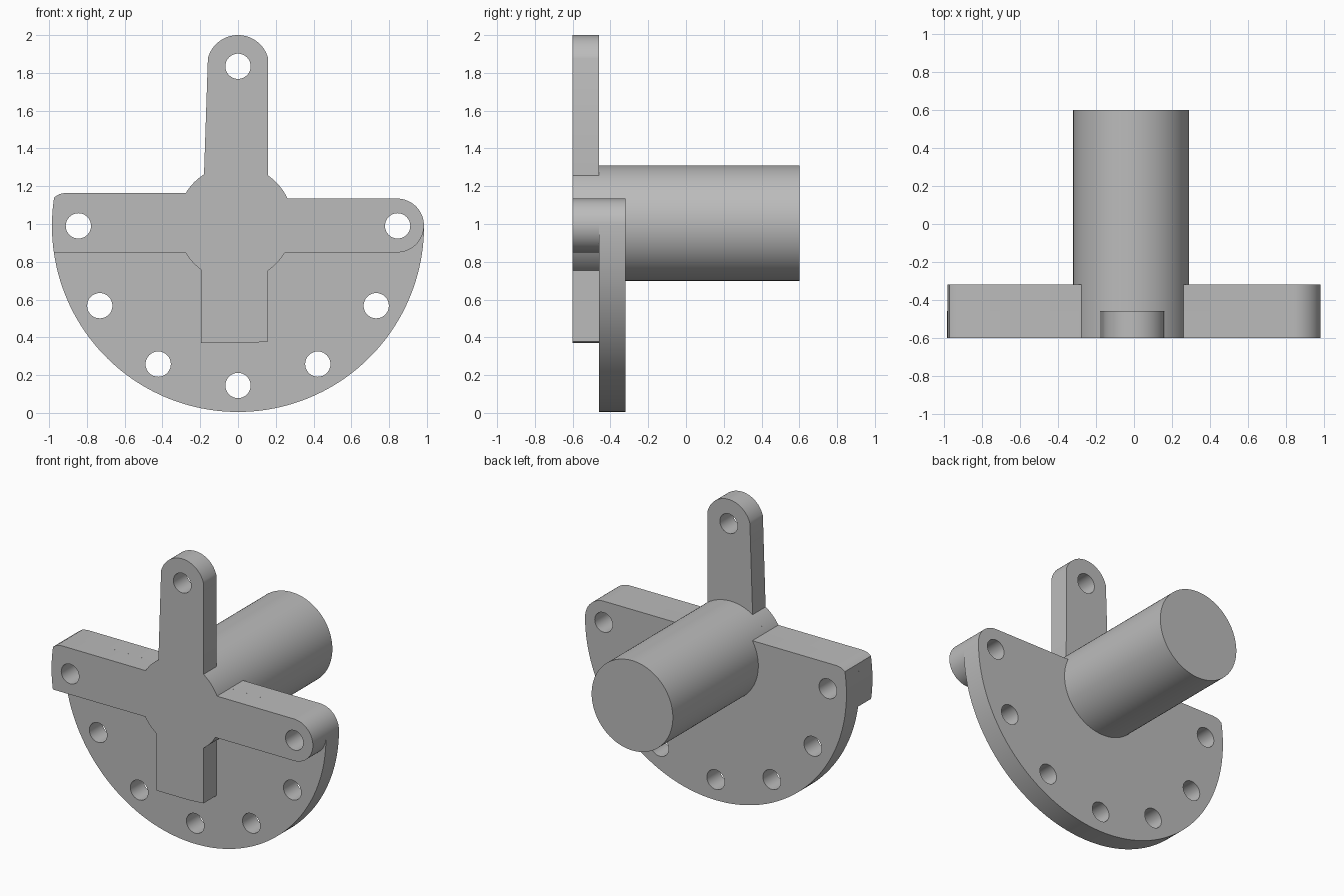
import bpy, bmesh
from math import radians, sin, cos

cube = bpy.data.objects.get("Cube")
if cube:
    bpy.data.objects.remove(cube, do_unlink=True)

grey = bpy.data.materials.new("plain grey")
grey.use_nodes = True
colour = (0.5, 0.5, 0.5, 1)
grey.diffuse_color = colour
grey.node_tree.nodes["Principled BSDF"].inputs["Base Color"].default_value = colour

# Shared layout: circles as (x, z, radius)
HUB = (-0.015, 1.005, 0.306)
DISC = (0, 0.99, 0.985)
TIP = (0.842, 0.992, 0.1425)
CROWN = (0, 1.835, 0.165)
HOLE_RADIUS, HOLE_RING = 0.067, 0.845


def arc(circle, start, end, steps=16):
    x, z, r = circle
    angles = [radians(start + (end - start) * i / steps) for i in range(steps + 1)]
    return [(x + r * cos(a), z + r * sin(a)) for a in angles]


def ring(circle, steps=48):
    return arc(circle, 0, 360, steps)[:-1]


def hole(angle):
    a = radians(angle)
    return ring((HOLE_RING * cos(a), DISC[1] + HOLE_RING * sin(a), HOLE_RADIUS), 32)


def prism(name, loops, front, back):
    """Extrude an outline with optional holes along y."""
    bm = bmesh.new()
    for loop in loops:
        verts = [bm.verts.new((x, front, z)) for x, z in loop]
        for a, b in zip(verts, verts[1:] + verts[:1]):
            bm.edges.new((a, b))
    bmesh.ops.triangle_fill(bm, edges=bm.edges[:], use_beauty=True)
    grown = bmesh.ops.extrude_face_region(bm, geom=bm.faces[:], use_keep_orig=True)
    moved = [v for v in grown["geom"] if isinstance(v, bmesh.types.BMVert)]
    bmesh.ops.translate(bm, verts=moved, vec=(0, back - front, 0))
    bmesh.ops.recalc_face_normals(bm, faces=bm.faces[:])
    mesh = bpy.data.meshes.new(name)
    bm.to_mesh(mesh)
    bm.free()
    mesh.materials.append(grey)
    obj = bpy.data.objects.new(name, mesh)
    bpy.context.collection.objects.link(obj)
    bpy.ops.object.select_all(action="DESELECT")
    obj.select_set(True)
    bpy.context.view_layer.objects.active = obj
    bpy.ops.object.shade_smooth_by_angle(angle=radians(30))
    return obj


left_corner = [(-0.91, 1.165), (-0.945, 1.159)]

# Front cross: four uneven arms around a round hub
cross = (
    arc(TIP, -90, 90, 32)
    + arc(HUB, 25.1, 55.1)
    + arc(CROWN, 15, 165, 32)
    + arc(HUB, 122.6, 148.5)
    + left_corner
    + arc(DISC, 171.2, 188.2)
    + arc(HUB, 210.4, 234)
    + [(-0.195, 0.37), (0.05, 0.37), (0.16, 0.377)]
    + arc(HUB, 304.9, 329.6)
)
prism("front_cross", [cross] + [hole(a) for a in (0, 90, 180)], -0.6, -0.46)

# Half disc behind the cross, with a ring of bolt holes
half_disc = (
    arc(DISC, 171.2, 357, 96)
    + arc(TIP, 0, 90)
    + [(0.15, 1.135), (-0.15, 1.165)]
    + left_corner
)
prism("half_disc", [half_disc] + [hole(a) for a in range(180, 361, 30)], -0.46, -0.32)

# Round shaft reaching to the back
prism("shaft", [ring(HUB, 96)], -0.46, 0.6)
